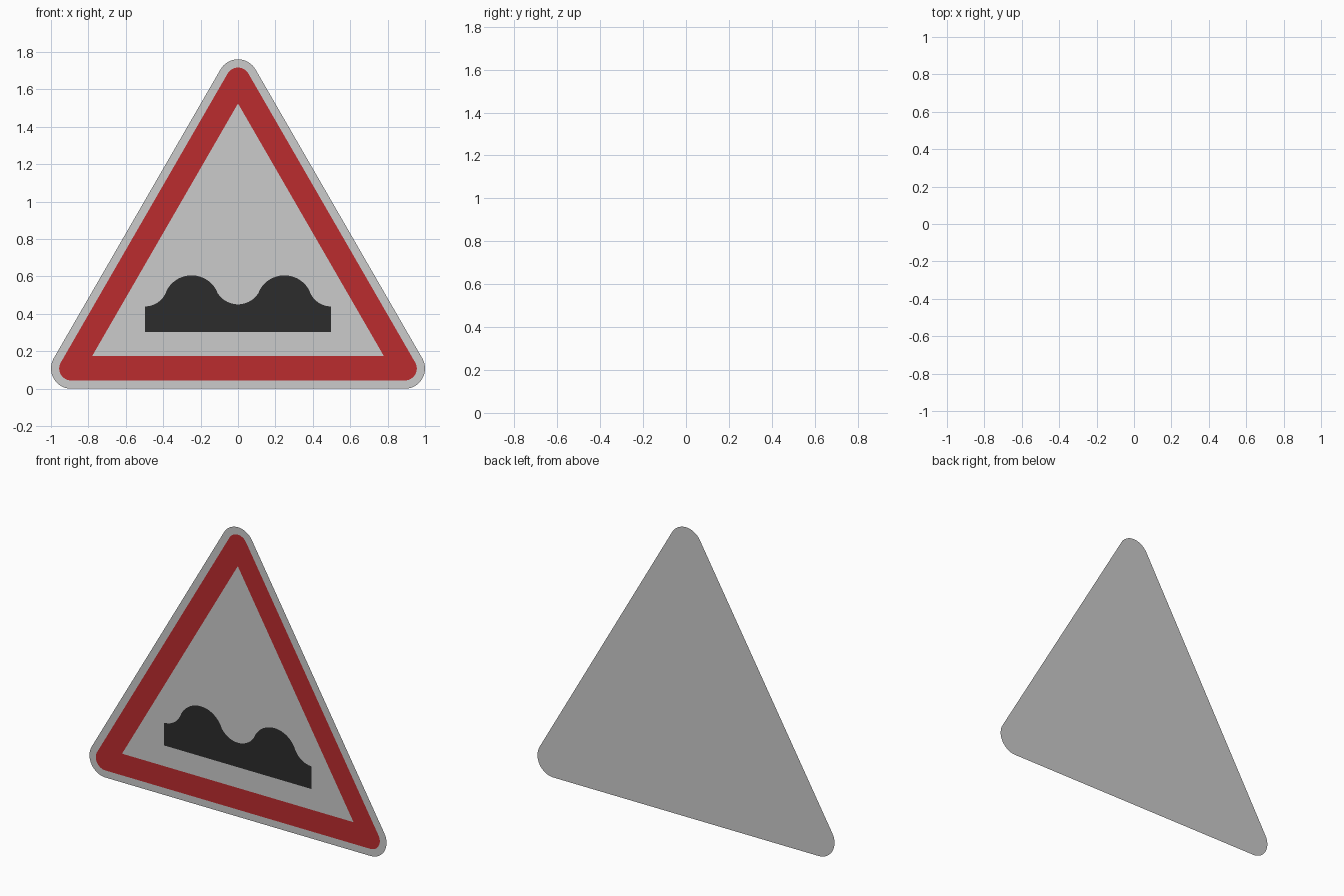
import bpy, bmesh
from math import sin, cos, radians, atan2, degrees, hypot

if "Cube" in bpy.data.objects:
    bpy.data.objects.remove(bpy.data.objects["Cube"])


def arc(cx, cz, r, a0, a1, n=16):
    """Points along an arc in the x-z plane, angles in degrees."""
    return [(cx + r * cos(radians(a0 + (a1 - a0) * i / n)),
             cz + r * sin(radians(a0 + (a1 - a0) * i / n))) for i in range(n + 1)]


def rounded_triangle(r):
    """Counter-clockwise triangle outline with corner radius r."""
    return (arc(0.892, 0.108, r, -90, 30) + arc(0, 1.653, r, 30, 150)
            + arc(-0.892, 0.108, r, 150, 270))


def flat_part(name, loops, y, color=None):
    """Fill one outline (or outline plus hole) as a flat sheet facing -y."""
    bm = bmesh.new()
    for pts in loops:
        vs = [bm.verts.new((x, y, z)) for x, z in pts]
        for i, v in enumerate(vs):
            bm.edges.new((v, vs[(i + 1) % len(vs)]))
    bmesh.ops.triangle_fill(bm, use_beauty=True, use_dissolve=False, edges=bm.edges[:])
    for f in bm.faces:
        f.normal_update()
        if f.normal.y > 0:
            f.normal_flip()
    me = bpy.data.meshes.new(name)
    bm.to_mesh(me)
    bm.free()
    ob = bpy.data.objects.new(name, me)
    bpy.context.collection.objects.link(ob)
    if color:
        mat = bpy.data.materials.new(name + "_paint")
        mat.diffuse_color = color
        mat.use_nodes = True
        mat.node_tree.nodes["Principled BSDF"].inputs["Base Color"].default_value = mat.diffuse_color
        me.materials.append(mat)
    return ob


# Grey backing plate
flat_part("sign_plate", [rounded_triangle(0.108)], 0)

# Red border with sharp inner triangle
flat_part("red_border", [rounded_triangle(0.064),
                         [(-0.779, 0.176), (0.779, 0.176), (0, 1.525)]],
          -0.002, (0.5, 0.025, 0.028, 1))

# Black double-bump symbol: right half from tangent arcs, then mirrored
bx, bz, br = 0.248, 0.456, 0.15
dip_z, dip_r = 0.580, 0.129
side_x, side_z, side_r = 0.497, 0.561, 0.121
a_side = degrees(atan2(side_z - bz, side_x - bx))
a_dip = degrees(atan2(dip_z - bz, -bx))
half = [(0.497, 0.302)]
half += arc(side_x, side_z, side_r, 270, 180 + a_side, 12)
half += arc(bx, bz, br, a_side, a_dip, 24)[1:]
half += arc(0, dip_z, dip_r, a_dip + 180, 270, 12)[1:]
if half[-1][0] != 0:
    half[-1] = (0, half[-1][1])
# the dip arc runs on the right side of its circle
symbol = half + [(-x, z) for x, z in reversed(half[:-1])]
flat_part("bump_symbol", [symbol], -0.002, (0.025, 0.025, 0.025, 1))
